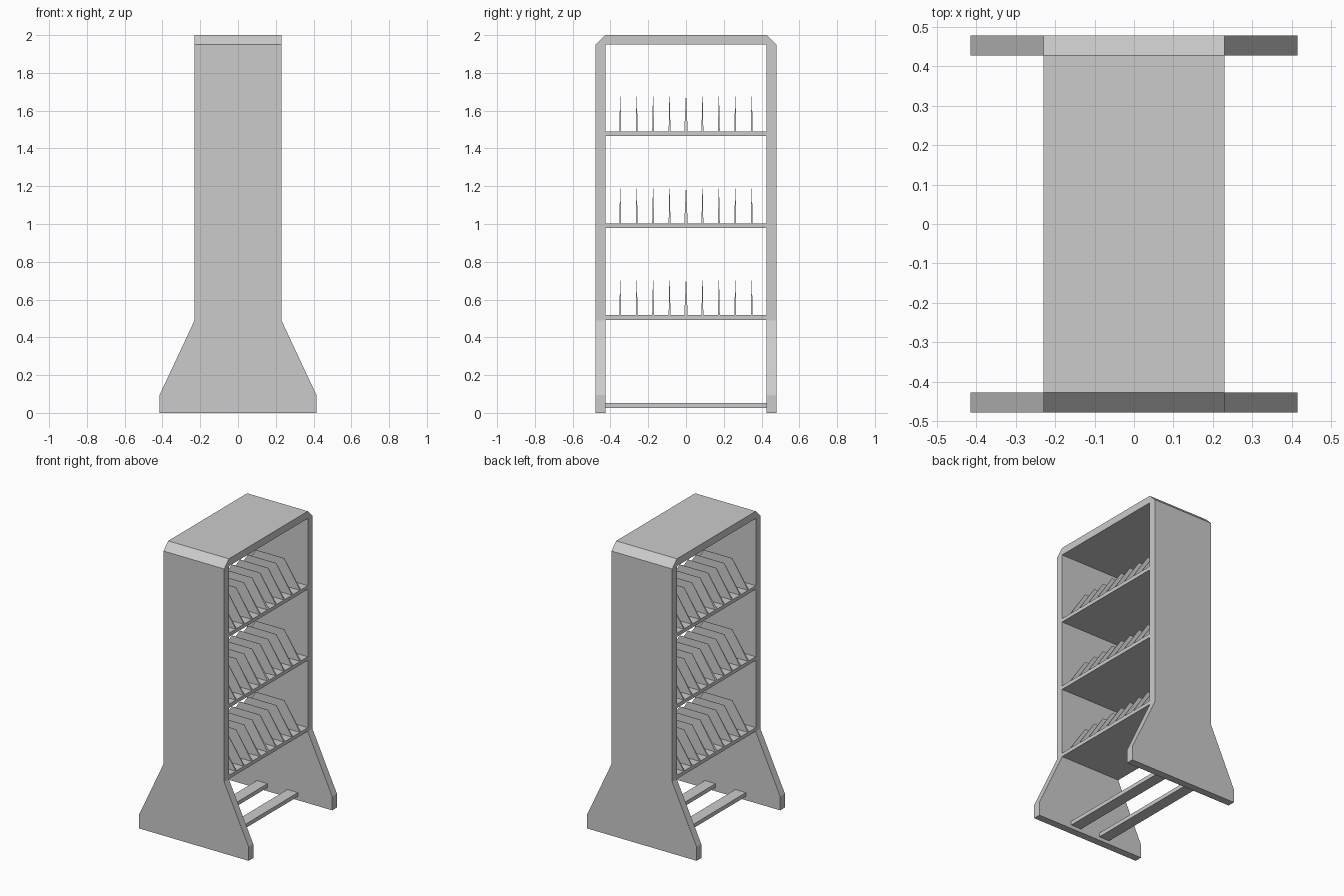
import bpy, bmesh
from mathutils import Vector

if "Cube" in bpy.data.objects:
    bpy.data.objects.remove(bpy.data.objects["Cube"])


def loft(name, ring_a, ring_b):
    """Solid between two matching closed rings of points."""
    bm = bmesh.new()
    a = [bm.verts.new(p) for p in ring_a]
    b = [bm.verts.new(p) for p in ring_b]
    n = len(a)
    bm.faces.new(a)
    bm.faces.new(b[::-1])
    for i in range(n):
        j = (i + 1) % n
        bm.faces.new((a[i], b[i], b[j], a[j]))
    bmesh.ops.recalc_face_normals(bm, faces=bm.faces[:])
    mesh = bpy.data.meshes.new(name)
    bm.to_mesh(mesh)
    bm.free()
    obj = bpy.data.objects.new(name, mesh)
    bpy.context.collection.objects.link(obj)
    return obj


def prism_y(name, profile, y0, y1):
    return loft(name, [Vector((x, y0, z)) for x, z in profile],
                [Vector((x, y1, z)) for x, z in profile])


def box(name, x0, x1, y0, y1, z0, z1):
    return prism_y(name, [(x0, z0), (x1, z0), (x1, z1), (x0, z1)], y0, y1)


W = 0.23            # half width of the upper body
IN, OUT = 0.427, 0.478  # inner and outer faces of the end panels

# End panels with flared feet
half = [(0.415, 0), (0.415, 0.095), (W, 0.49), (W, 1.95)]
panel = half + [(-x, z) for x, z in reversed(half)]
prism_y("front_end_panel", panel, -OUT, -IN)
prism_y("back_end_panel", panel, IN, OUT)

# Top board with chamfered ends
top = [(-OUT, 1.95), (OUT, 1.95), (IN, 2.0), (-IN, 2.0)]
loft("top_board", [(-W, y, z) for y, z in top], [(W, y, z) for y, z in top])

# Bottom rails
for side, s in (("left", -1), ("right", 1)):
    a, b = sorted((s * 0.075, s * 0.155))
    box(f"{side}_bottom_rail", a, b, -IN, IN, 0.025, 0.052)

# Shelves, each with a row of tapered trapezoid dividers
for k, z in enumerate((0.492, 0.978, 1.465)):
    zt = z + 0.025
    box(f"shelf_{k + 1}", -W, W, -IN, IN, z, zt)
    for i in range(-4, 5):
        y = i * 0.087
        base = 0.009 if i == 0 else 0.005
        low = [(-W, y - base, zt), (W, y - base, zt),
               (W, y + base, zt), (-W, y + base, zt)]
        tip, tx, h = 0.001, 0.107, zt + 0.185
        high = [(-tx, y - tip, h), (tx, y - tip, h),
                (tx, y + tip, h), (-tx, y + tip, h)]
        loft(f"shelf_{k + 1}_divider_{i + 5}", low, high)
